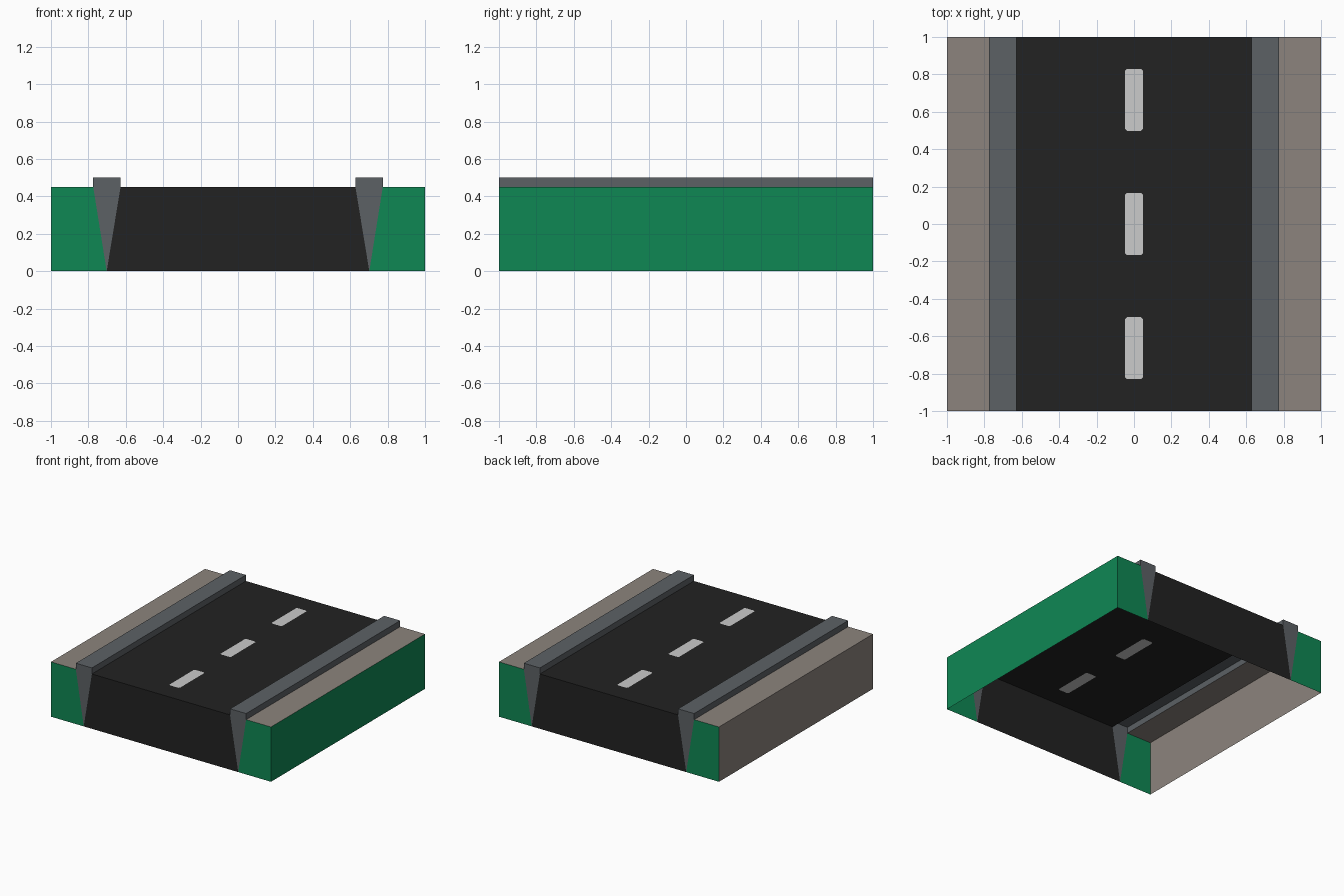
import bpy, bmesh

if "Cube" in bpy.data.objects:
    bpy.data.objects.remove(bpy.data.objects["Cube"])

def material(name, hex_rgb):
    lin = []
    for i in (0, 2, 4):
        c = int(hex_rgb[i:i + 2], 16) / 255
        lin.append(c / 12.92 if c <= 0.04045 else ((c + 0.055) / 1.055) ** 2.4)
    m = bpy.data.materials.new(name)
    m.diffuse_color = (*lin, 1)
    m.use_nodes = True
    m.node_tree.nodes["Principled BSDF"].inputs["Base Color"].default_value = m.diffuse_color
    return m

ASPHALT = material("asphalt black", "222222")
STONE = material("curb grey", "5C6165")
PAVING = material("paving taupe", "8C847D")
GRASS = material("side green", "0F8754")
PAINT = material("lane paint white", "CBCBCB")

H, TOP = 0.45, 0.5                        # road and curb heights
INNER, OUTER, TIP = 0.628, 0.774, 0.702   # curb edges and wedge tip in x

def finish(name, bm, *mats):
    me = bpy.data.meshes.new(name)
    bm.to_mesh(me)
    bm.free()
    for m in mats:
        me.materials.append(m)
    ob = bpy.data.objects.new(name, me)
    bpy.context.collection.objects.link(ob)
    return ob

def face(bm, pts, outward):
    """Add a polygon whose normal points along outward."""
    f = bm.faces.new([bm.verts.new(p) for p in pts])
    f.normal_update()
    if f.normal.dot(outward) < 0:
        f.normal_flip()
    return f

def strip(bm, a, b, outward):
    """Sweep the x,z segment a-b along the full length in y."""
    return face(bm, [(a[0], -1, a[1]), (b[0], -1, b[1]),
                     (b[0], 1, b[1]), (a[0], 1, a[1])], outward)

def ends(bm, profile):
    """Cap the front and back with an x,z profile."""
    for y in (-1, 1):
        face(bm, [(x, y, z) for x, z in profile], (0, y, 0))

# Road surface with the lane dashes cut into it
bm = bmesh.new()

def loop(pts):
    vs = [bm.verts.new((x, y, H)) for x, y in pts]
    return vs, [bm.edges.new((vs[i - 1], vs[i])) for i in range(len(vs))]

edges = loop([(-INNER, -1), (INNER, -1), (INNER, 1), (-INNER, 1)])[1]
w, l, c = 0.048, 0.166, 0.01
dashes = []
for cy in (-0.664, 0, 0.664):
    vs, es = loop([(x, cy + y) for x, y in (
        (c - w, -l), (w - c, -l), (w, c - l), (w, l - c),
        (w - c, l), (c - w, l), (-w, l - c), (-w, c - l))])
    dashes.append(vs)
    edges += es
bmesh.ops.triangle_fill(bm, use_beauty=True, edges=edges, normal=(0, 0, 1))
for vs in dashes:
    bm.faces.new(vs).material_index = 1
for f in bm.faces:
    f.normal_update()
    if f.normal.z < 0:
        f.normal_flip()
finish("road_surface", bm, ASPHALT, PAINT)

# Road end walls
bm = bmesh.new()
ends(bm, [(-TIP, 0), (TIP, 0), (INNER, H), (-INNER, H)])
finish("road_ends", bm, ASPHALT)

for s, side in ((-1, "left"), (1, "right")):
    # Curb: hollow raised channel with wedge ends
    bm = bmesh.new()
    strip(bm, (s * INNER, H), (s * INNER, TOP), (-s, 0, 0))
    strip(bm, (s * INNER, TOP), (s * OUTER, TOP), (0, 0, 1))
    strip(bm, (s * OUTER, TOP), (s * OUTER, H), (s, 0, 0))
    ends(bm, [(s * TIP, 0), (s * INNER, H), (s * INNER, TOP),
              (s * OUTER, TOP), (s * OUTER, H)])
    finish(side + "_curb", bm, STONE)

    # Pavement: taupe top, green ends, outer wall taupe on the left only
    bm = bmesh.new()
    strip(bm, (s * OUTER, H), (s, H), (0, 0, 1))
    wall = strip(bm, (s, H), (s, 0), (s, 0, 0))
    wall.material_index = 1 if s > 0 else 0
    ends(bm, [(s * TIP, 0), (s, 0), (s, H), (s * OUTER, H)])
    for f in bm.faces:
        if abs(f.normal.y) > 0.5:
            f.material_index = 1
    bmesh.ops.remove_doubles(bm, verts=bm.verts, dist=1e-5)
    finish(side + "_pavement", bm, PAVING, GRASS)
